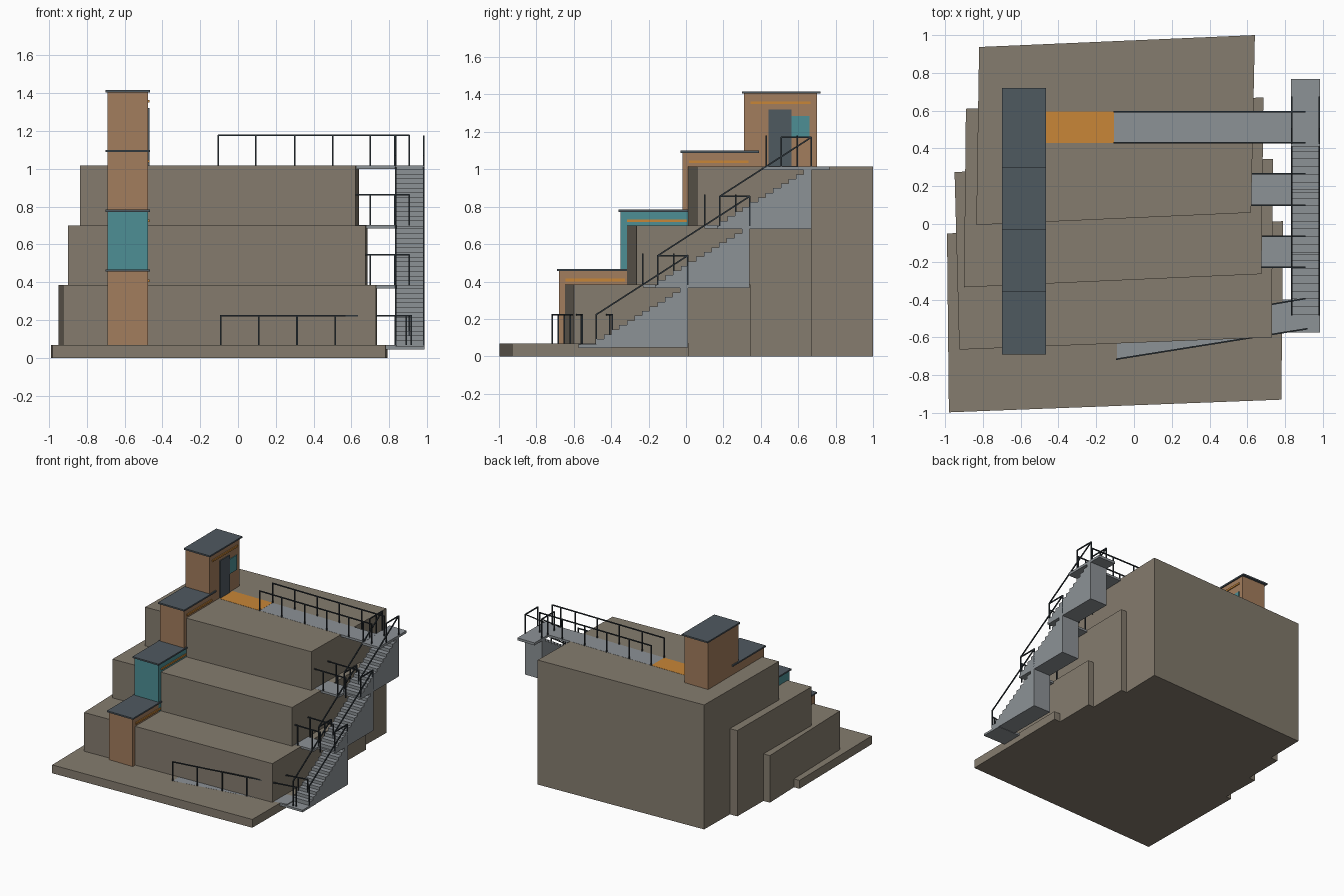
import bpy, bmesh, math
from mathutils import Vector

if "Cube" in bpy.data.objects:
    bpy.data.objects.remove(bpy.data.objects["Cube"])


def material(name, rgb):
    m = bpy.data.materials.new(name)
    m.diffuse_color = (*rgb, 1)
    m.use_nodes = True
    m.node_tree.nodes["Principled BSDF"].inputs["Base Color"].default_value = m.diffuse_color
    return m


EARTH = material("taupe earth", (0.235, 0.202, 0.157))
WOOD = material("timber", (0.365, 0.205, 0.11))
TEAL = material("teal", (0.075, 0.275, 0.3))
SLATE = material("slate", (0.078, 0.1, 0.117))
ORANGE = material("orange", (0.58, 0.24, 0.038))
CONCRETE = material("grey concrete", (0.265, 0.287, 0.305))
STEEL = material("dark steel", (0.028, 0.037, 0.045))


def finish(name, bm, mat):
    bmesh.ops.recalc_face_normals(bm, faces=bm.faces)
    me = bpy.data.meshes.new(name)
    bm.to_mesh(me)
    bm.free()
    me.materials.append(mat)
    ob = bpy.data.objects.new(name, me)
    bpy.context.collection.objects.link(ob)
    return ob


def prism(name, profile, offset, mat):
    """Extrude a closed polygon along an offset vector."""
    bm = bmesh.new()
    face = bm.faces.new([bm.verts.new(p) for p in profile])
    new = bmesh.ops.extrude_face_region(bm, geom=[face])["geom"]
    bmesh.ops.translate(bm, vec=offset,
                        verts=[v for v in new if isinstance(v, bmesh.types.BMVert)])
    return finish(name, bm, mat)


def box(name, x0, x1, y0, y1, z0, z1, mat):
    return prism(name, [(x0, y0, z0), (x1, y0, z0), (x1, y1, z0), (x0, y1, z0)],
                 (0, 0, z1 - z0), mat)


def bars(name, segments, r=0.004):
    """Square steel bars along a list of segments."""
    bm = bmesh.new()
    for a, b in segments:
        a, b = Vector(a), Vector(b)
        d = b - a
        new = bmesh.ops.create_cube(bm, size=1)["verts"]
        rot = d.to_track_quat('Z', 'Y')
        for v in new:
            v.co = (a + b) / 2 + rot @ Vector((v.co.x * 2 * r, v.co.y * 2 * r,
                                               v.co.z * (d.length + r)))
    return finish(name, bm, STEEL)


def railing(name, a, b, fractions, h=0.16):
    """Top rail from a to b with posts at the given fractions."""
    a, b, up = Vector(a), Vector(b), Vector((0, 0, h))
    segs = [(a + up, b + up)]
    for f in fractions:
        p = a.lerp(b, f)
        segs.append((p, p + up))
    bars(name, segs)


STEP_Y, STEP_Z = 0.33, 0.316
LEVEL = [0.068 + STEP_Z * i for i in range(4)]

# Earth terraces, each running down to the ground
terraces = [
    [(-0.98, -0.997), (0.78, -0.93), (0.79, 0.015), (-0.99, -0.05)],
    [(-0.925, -0.665), (0.73, -0.60), (0.735, 0.345), (-0.95, 0.275)],
    [(-0.90, -0.335), (0.675, -0.265), (0.685, 0.67), (-0.89, 0.61)],
    [(-0.835, -0.005), (0.62, 0.06), (0.64, 1.0), (-0.82, 0.937)],
]
for i, corners in enumerate(terraces):
    prism(f"terrace_{i + 1}", [(x, y, 0) for x, y in corners],
          (0, 0, LEVEL[i]), EARTH)

# Stacked cabins with roof slab, light strip, door and window
for i in range(4):
    y, z = -0.68 + STEP_Y * i, LEVEL[i]
    n = i + 1
    box(f"cabin_{n}", -0.69, -0.475, y, y + 0.39, z, z + 0.39,
        TEAL if i == 1 else WOOD)
    box(f"cabin_roof_{n}", -0.70, -0.465, y - 0.01, y + 0.41, z + 0.388, z + 0.4, SLATE)
    box(f"light_strip_{n}", -0.476, -0.467, y + 0.035, y + 0.355,
        z + 0.333, z + 0.347, ORANGE)
    box(f"cabin_door_{n}", -0.476, -0.468, y + 0.13, y + 0.255, z, z + 0.305, SLATE)
    box(f"cabin_window_{n}", -0.476, -0.469, y + 0.255, y + 0.35,
        z + 0.15, z + 0.27, TEAL)

# Walkways from the upper terraces to the stair, with railings on both sides
for i in range(1, 4):
    y0, y1, z = -0.56 + STEP_Y * i, -0.395 + STEP_Y * i, LEVEL[i] + 0.001
    x0 = -0.105 if i == 3 else 0.55
    box(f"walkway_{i + 1}", x0, 0.84, y0, y1, z - 0.018, z, CONCRETE)
    posts = [-0.105, 0.095, 0.3, 0.5, 0.7, 0.83, 0.905]
    posts = [p for p in posts if p >= x0]
    for side, y in (("front", y0), ("back", y1)):
        railing(f"walkway_railing_{side}_{i + 1}", (x0, y, z), (0.905, y, z),
                [(p - x0) / (0.905 - x0) for p in posts])
box("entrance_floor", -0.465, -0.105, 0.43, 0.595, LEVEL[3] - 0.004,
    LEVEL[3] + 0.0015, ORANGE)

# Slanted ground walkway and its railings
z = LEVEL[0] + 0.0005
prism("ground_walkway", [(-0.09, -0.715, z), (0.84, -0.566, z),
                         (0.84, -0.41, z), (-0.09, -0.56, z)],
      (0, 0, -0.018), CONCRETE)
railing("ground_railing_front", (-0.09, -0.715, z), (0.915, -0.555, z),
        [0, 0.2, 0.4, 0.6, 0.8, 0.975, 1], 0.155)
railing("ground_railing_back", (0.41, -0.48, z), (0.905, -0.395, z),
        [0, 0.6, 0.85, 1], 0.155)

# Outside stair: solid stepped flights, landings and handrails
SX0, SX1, STEPS, RUN = 0.83, 0.985, 12, 0.49
for i in range(3):
    y0, zb, zt = -0.48 + STEP_Y * i, LEVEL[i] - 0.02, LEVEL[i + 1] - 0.018
    profile = [(SX0, y0 + RUN, zb), (SX0, y0, zb)]
    for k in range(STEPS):
        top = LEVEL[i] + (zt - LEVEL[i]) * (k + 1) / STEPS
        profile += [(SX0, y0 + RUN * k / STEPS, top),
                    (SX0, y0 + RUN * (k + 1) / STEPS, top)]
    prism(f"stair_flight_{i + 1}", profile, (SX1 - SX0, 0, 0), CONCRETE)
    for side, x in (("inner", SX0 + 0.004), ("outer", SX1 - 0.004)):
        railing(f"stair_handrail_{side}_{i + 1}", (x, y0, LEVEL[i]),
                (x, y0 + RUN, LEVEL[i + 1]), [0, 1], 0.155)
        railing(f"landing_railing_{side}_{i + 1}", (x, y0 + STEP_Y, LEVEL[i + 1]),
                (x, y0 + RUN, LEVEL[i + 1]), [0, 1], 0.155)

box("landing_ground", 0.77, SX1, -0.575, -0.4, 0.045, 0.062, CONCRETE)
box("landing_middle_1", SX0, SX1, -0.165, 0.01, LEVEL[1] - 0.019, LEVEL[1] - 0.002, CONCRETE)
box("landing_middle_2", SX0, SX1, 0.165, 0.34, LEVEL[2] - 0.019, LEVEL[2] - 0.002, CONCRETE)
box("landing_top", SX0, SX1, 0.41, 0.768, LEVEL[3] - 0.02, LEVEL[3], CONCRETE)
